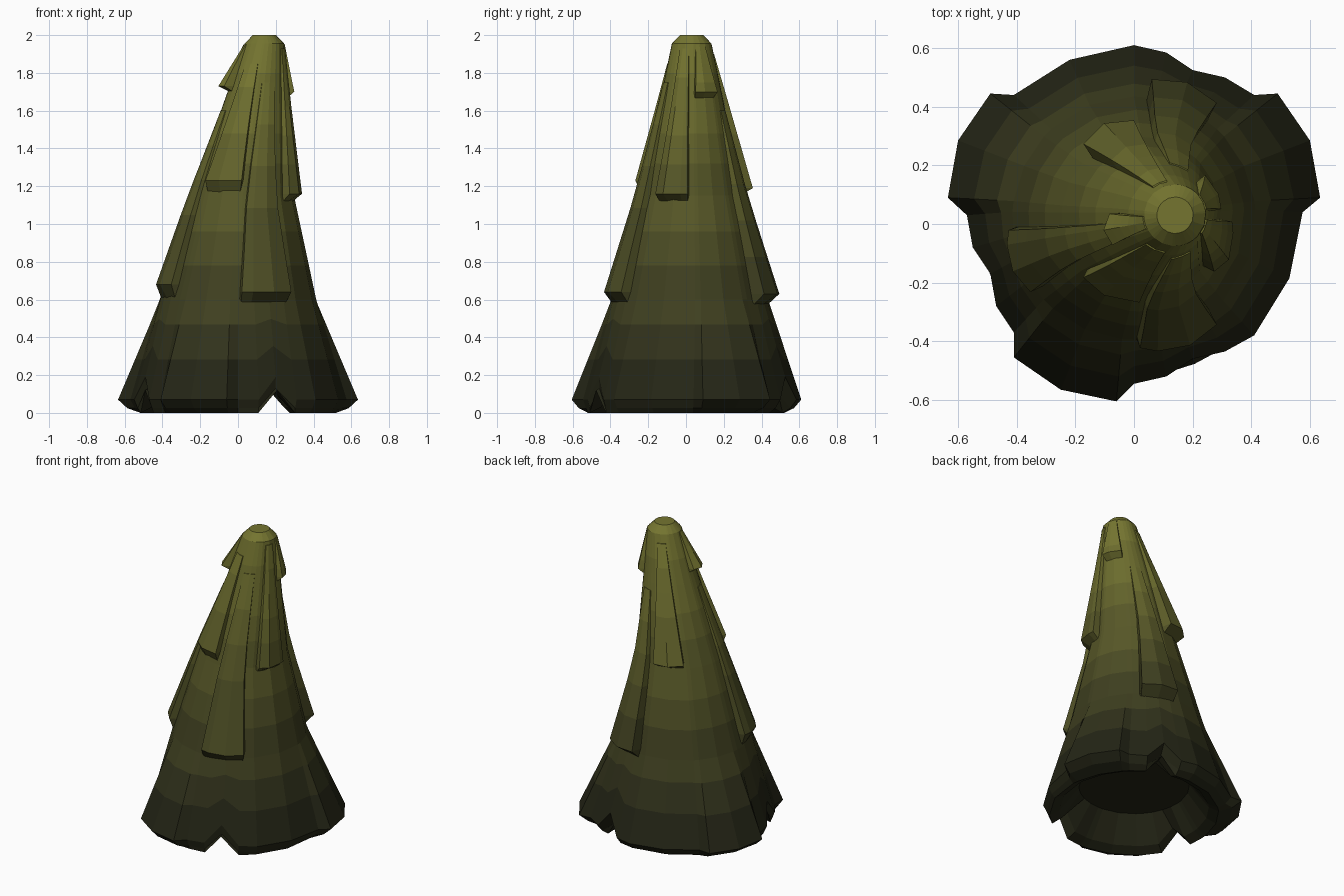
import bpy, bmesh, math
from mathutils import Vector

if "Cube" in bpy.data.objects:
    bpy.data.objects.remove(bpy.data.objects["Cube"])

# Leaning trunk line: height, radius, centre x, centre y
AXIS = [(0.0, .575, 0, 0), (0.6, .415, 0, .02), (1.15, .272, .025, .025),
        (1.65, .168, .095, .03), (1.955, .105, .14, .03), (2.0, .062, .14, .03)]
BANDS = 8


def axis(z):
    for a, b in zip(AXIS, AXIS[1:]):
        if z <= b[0]:
            t = (z - a[0]) / (b[0] - a[0])
            return [a[i] + (b[i] - a[i]) * t for i in (1, 2, 3)]
    return AXIS[-1][1:]


def on_cone(z, angle, extra=0.0):
    r, cx, cy = axis(z)
    return Vector((cx + (r + extra) * math.cos(angle), cy + (r + extra) * math.sin(angle), z))


# Dark green base fading to olive tip
mats = []
for i in range(BANDS):
    t = i / (BANDS - 1)
    m = bpy.data.materials.new("foliage_%d" % i)
    m.diffuse_color = (.018 + .16 * t ** 1.3, .019 + .16 * t ** 1.3, .008 + .022 * t, 1)
    m.use_nodes = True
    m.node_tree.nodes["Principled BSDF"].inputs["Base Color"].default_value = m.diffuse_color
    mats.append(m)


def finish(bm, name):
    bmesh.ops.recalc_face_normals(bm, faces=bm.faces[:])
    for f in bm.faces:
        f.material_index = min(BANDS - 1, int(f.calc_center_median().z / 2 * BANDS))
    me = bpy.data.meshes.new(name)
    bm.to_mesh(me)
    bm.free()
    for m in mats:
        me.materials.append(m)
    ob = bpy.data.objects.new(name, me)
    bpy.context.collection.objects.link(ob)
    return ob


def bridge(bm, a, b, closed):
    n = len(a)
    for i in range(n if closed else n - 1):
        j = (i + 1) % n
        bm.faces.new((a[i], a[j], b[j], b[i]))


# Skirt outline seen from above, counter-clockwise from the right
SKIRT = [(.635, .09), (.6, .285), (.49, .445), (.41, .44), (.31, .5), (.2, .525),
         (.11, .585), (0, .61), (-.22, .56), (-.41, .44), (-.49, .445), (-.6, .285),
         (-.635, .09), (-.57, .03), (-.55, -.08), (-.49, -.17), (-.47, -.28),
         (-.41, -.37), (-.41, -.455), (-.25, -.565), (-.06, -.605), (0, -.545),
         (.11, -.52), (.2, -.46), (.31, -.435), (.41, -.38), (.53, -.185), (.575, .04)]
NOTCHES = {5, 15, 23}

# Tree body: hollow underside, lip, skirt, then tapering rings
bm = bmesh.new()
angles = [math.atan2(y, x) for x, y in SKIRT]


def circle(r, z, notch_z):
    return [Vector((r * math.cos(a), r * math.sin(a), notch_z if i in NOTCHES else z))
            for i, a in enumerate(angles)]


skirt = [Vector((x, y, .19 if i in NOTCHES else .07)) for i, (x, y) in enumerate(SKIRT)]
lip = [Vector((x, y, .025)).lerp(c, .35) if i not in NOTCHES else c
       for i, ((x, y), c) in enumerate(zip(SKIRT, circle(.5, .025, .13)))]
rows = [circle(.34, .19, .19), circle(.46, .03, .12), circle(.52, 0, .12), lip, skirt]
waist = [on_cone(.6, a) for a in angles]
rows += [[s.lerp(w, t) for s, w in zip(skirt, waist)] for t in (.4, .75)]
rows += [[on_cone(z, a) for a in angles]
         for z in (.6, .78, .96, 1.15, 1.32, 1.48, 1.65, 1.8, 1.955, 2.0)]
rings = [[bm.verts.new(p) for p in row] for row in rows]
for a, b in zip(rings, rings[1:]):
    bridge(bm, a, b, True)
bm.faces.new(rings[0])
bm.faces.new(rings[-1])
finish(bm, "tree_body")


# Hanging branch clump: narrow at the top, standing proud of the cone at its tip
def clump(name, tip, z_tip, z_top, drop=.06, narrow=.75):
    r, cx, cy = axis(z_tip)
    polar = []
    for x, y in tip:
        a = math.atan2(y - cy, x - cx)
        if polar:
            while a < polar[-1][0] - math.pi:
                a += 2 * math.pi
        polar.append((a, math.hypot(x - cx, y - cy) - r))
    mid = (polar[0][0] + polar[-1][0]) / 2
    bm = bmesh.new()

    def row(z, t, under=False):
        k = 1 - t * (1 - narrow)
        pts = []
        for a, e in polar:
            e = -.01 if under else max(e, .035) * (1 - t) + .004
            pts.append(on_cone(z, mid + (a - mid) * k, e))
        for idx, at in ((0, 0), (-1, len(pts) + 1)):
            a = mid + (polar[idx][0] - mid) * k * 1.12
            pts.insert(at, on_cone(z, a, -.025))
        return [bm.verts.new(p) for p in pts]

    n = 5
    rws = [row(z_tip - drop, 0, True)]
    rws += [row(z_tip + (z_top - z_tip) * i / n, i / n) for i in range(n + 1)]
    for a, b in zip(rws, rws[1:]):
        bridge(bm, a, b, False)
    bm.faces.new(rws[0])
    bm.faces.new(rws[-1])
    finish(bm, name)


# Lower tier
clump("lower_clump_front", [(.02, -.41), (.08, -.43), (.19, -.41), (.28, -.34)], .64, 1.75)
clump("lower_clump_left", [(-.42, -.02), (-.43, -.07), (-.41, -.16), (-.35, -.23)], .68, 1.6, .08)
clump("lower_clump_back", [(.28, .41), (.18, .48), (.06, .49)], .63, 1.6)
# Middle tier
clump("middle_clump_front", [(-.17, -.18), (-.1, -.24), (.02, -.25)], 1.23, 1.85, .07)
clump("middle_clump_right", [(.27, -.16), (.32, -.12), (.335, -.03), (.3, .01)], 1.16, 1.93, .04)
clump("middle_clump_back", [(.0, .35), (-.1, .34), (-.17, .27)], 1.19, 1.9, .04)
# Top tier
clump("top_clump_left", [(-.08, .035), (-.1, -.02), (-.07, -.07)], 1.73, 1.95, .03)
clump("top_clump_right", [(.29, .05), (.285, .1), (.23, .155)], 1.7, 1.95, .04)
